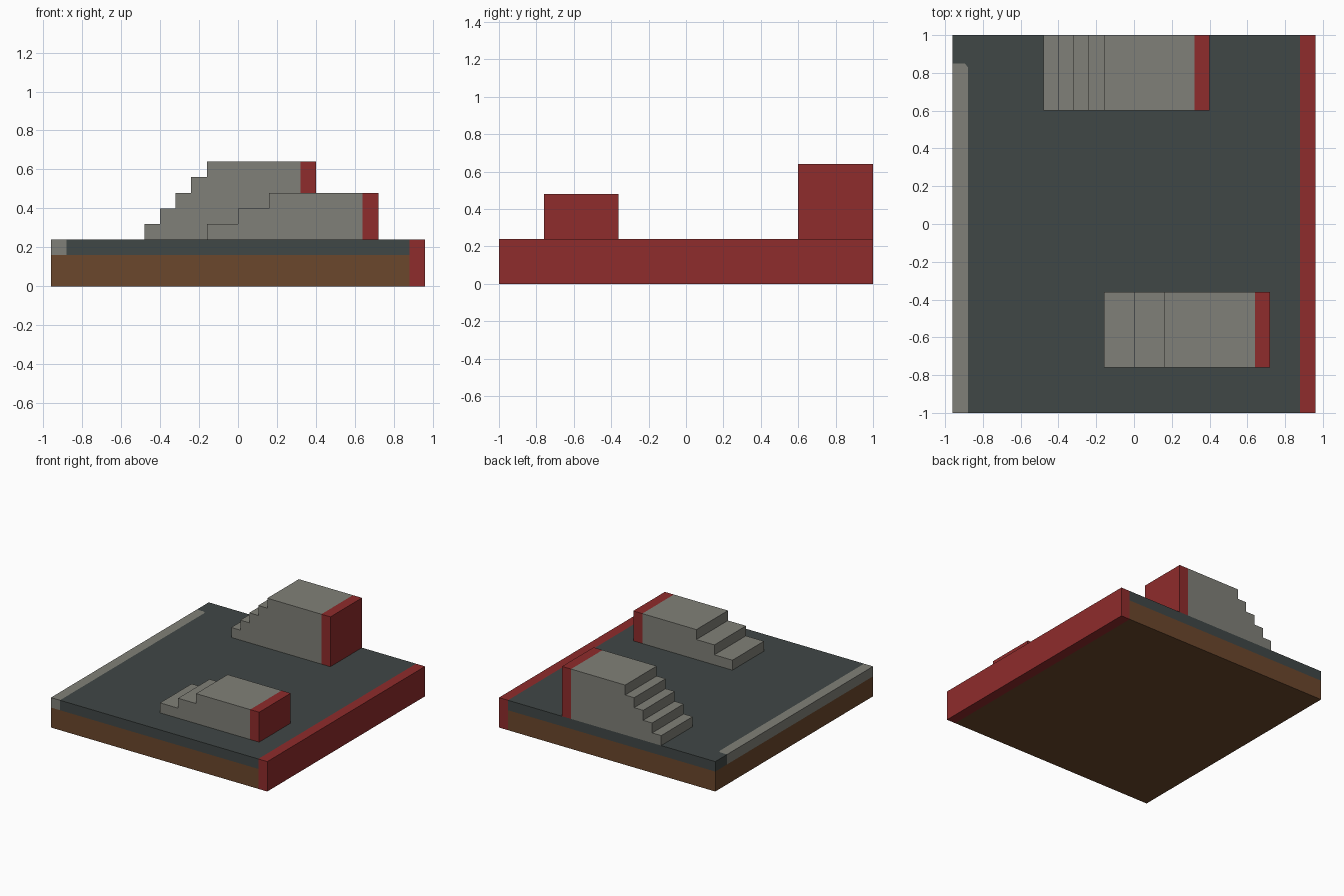
import bpy
import bmesh
from mathutils import Vector

if "Cube" in bpy.data.objects:
    bpy.data.objects.remove(bpy.data.objects["Cube"], do_unlink=True)


def material(name, rgb):
    mat = bpy.data.materials.new(name)
    mat.use_nodes = True
    mat.diffuse_color = (*rgb, 1)
    mat.node_tree.nodes["Principled BSDF"].inputs["Base Color"].default_value = (*rgb, 1)
    return mat


STONE = material("grey stone", (0.216, 0.216, 0.188))
ASPHALT = material("dark asphalt", (0.051, 0.063, 0.061))
RED = material("red paint", (0.275, 0.025, 0.025))
EARTH = material("brown earth", (0.147, 0.063, 0.025))


def prism(name, outline, extrude, mat):
    """Extrude a flat outline of 3D points along a vector."""
    bm = bmesh.new()
    face = bm.faces.new([bm.verts.new(p) for p in outline])
    top = bmesh.ops.extrude_face_region(bm, geom=[face])["geom"]
    bmesh.ops.translate(bm, vec=Vector(extrude),
                        verts=[g for g in top if isinstance(g, bmesh.types.BMVert)])
    bmesh.ops.recalc_face_normals(bm, faces=bm.faces)
    mesh = bpy.data.meshes.new(name)
    bm.to_mesh(mesh)
    bm.free()
    mesh.materials.append(mat)
    obj = bpy.data.objects.new(name, mesh)
    bpy.context.collection.objects.link(obj)
    return obj


def slab(name, plan, z0, z1, mat):
    return prism(name, [(x, y, z0) for x, y in plan], (0, 0, z1 - z0), mat)


def rect(x0, x1, y0, y1):
    return [(x0, y0), (x1, y0), (x1, y1), (x0, y1)]


U = 0.08           # grid unit of the blocks
DECK = 3 * U       # height of the road surface
X, Y = 0.96, 1.0   # half sizes of the base

# Base: earth below, road above, red edge on the left side
slab("earth_base", rect(-X, X - U, -Y, Y), 0, 2 * U, EARTH)
slab("red_edge", rect(X - U, X, -Y, Y), 0, DECK, RED)

# Kerb with a clipped end, and the road that fits around it
kerb_in = -X + U
kerb_end = [(kerb_in, 0.83), (kerb_in - 0.015, 0.85), (-X, 0.85)]
slab("kerb", [(-X, -Y), (kerb_in, -Y)] + kerb_end, 2 * U, DECK, STONE)
slab("road", [(kerb_in, -Y), (X - U, -Y), (X - U, Y), (-X, Y)] + kerb_end[::-1],
     2 * U, DECK, ASPHALT)


def stairs(name, x0, x1, y0, steps, run, depth=5 * U):
    """Stepped block rising toward +x, ending in a red panel."""
    profile = [(x0, DECK)]
    for i in range(steps):
        z = DECK + (i + 1) * U
        profile += [(x0 + i * run, z), (x0 + (i + 1) * run, z)]
    profile[-1] = (x1 - U, DECK + steps * U)
    profile.append((x1 - U, DECK))
    prism(name, [(x, y0, z) for x, z in profile], (0, depth, 0), STONE)
    slab(name + "_red_end", rect(x1 - U, x1, y0, y0 + depth),
         DECK, DECK + steps * U, RED)


stairs("back_stairs", -0.48, 0.40, 0.60, 5, U)
stairs("front_stairs", -0.16, 0.72, -0.76, 3, 2 * U)
